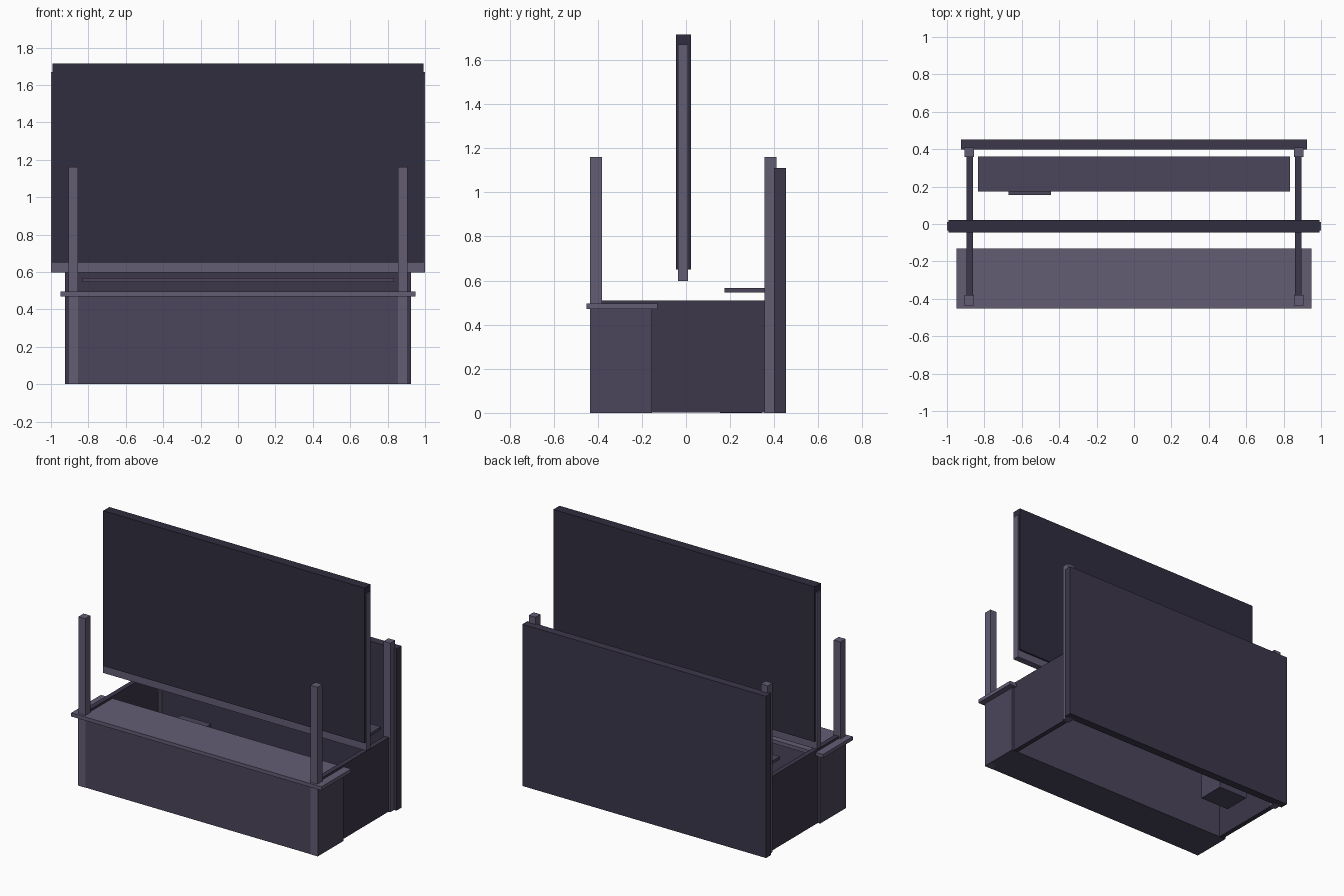
import bpy

if "Cube" in bpy.data.objects:
    bpy.data.objects.remove(bpy.data.objects["Cube"])


def material(name, rgb):
    m = bpy.data.materials.new(name)
    m.diffuse_color = (*rgb, 1)
    m.use_nodes = True
    m.node_tree.nodes["Principled BSDF"].inputs["Base Color"].default_value = m.diffuse_color
    return m


LIGHT = material("light_trim", (0.125, 0.107, 0.175))
MEDIUM = material("counter_panel", (0.07, 0.06, 0.105))
DARK = material("wall_panel", (0.045, 0.038, 0.07))
DEEP = material("board", (0.03, 0.026, 0.05))


def box(name, x, y, z, mat):
    """Axis-aligned box from (min, max) ranges."""
    bpy.ops.mesh.primitive_cube_add(
        size=1, location=[(a + b) / 2 for a, b in (x, y, z)])
    o = bpy.context.object
    o.name = name
    o.scale = [b - a for a, b in (x, y, z)]
    bpy.ops.object.transform_apply(location=False, rotation=False, scale=True)
    o.data.materials.append(mat)
    return o


# Upright overhead board: dark panel over a lighter core
box("board_panel", (-0.992, 0.992), (-0.045, 0.022), (0.65, 1.715), DEEP)
box("board_core", (-1, 1), (-0.036, 0.01), (0.597, 1.67), LIGHT)

# Counter
box("counter_base", (-0.91, 0.91), (-0.433, -0.155), (0, 0.48), MEDIUM)
box("counter_top", (-0.95, 0.95), (-0.452, -0.13), (0.47, 0.495), LIGHT)

# Back wall, shelf and the crate under it
box("back_wall", (-0.925, 0.925), (0.398, 0.453), (0, 1.11), DARK)
box("shelf", (-0.835, 0.835), (0.175, 0.36), (0.547, 0.567), MEDIUM)
box("crate", (-0.67, -0.445), (0.155, 0.345), (0, 0.25), MEDIUM)

# Posts and side walls, both sides
for side, s in (("left", -1), ("right", 1)):
    def span(a, b):
        return tuple(sorted((s * a, s * b)))
    box(f"front_post_{side}", span(0.855, 0.907), (-0.435, -0.38), (0, 1.16), LIGHT)
    box(f"back_post_{side}", span(0.855, 0.907), (0.357, 0.41), (0, 1.16), LIGHT)
    box(f"side_wall_{side}", span(0.862, 0.895), (-0.4, 0.4), (0.002, 0.51), DARK)
